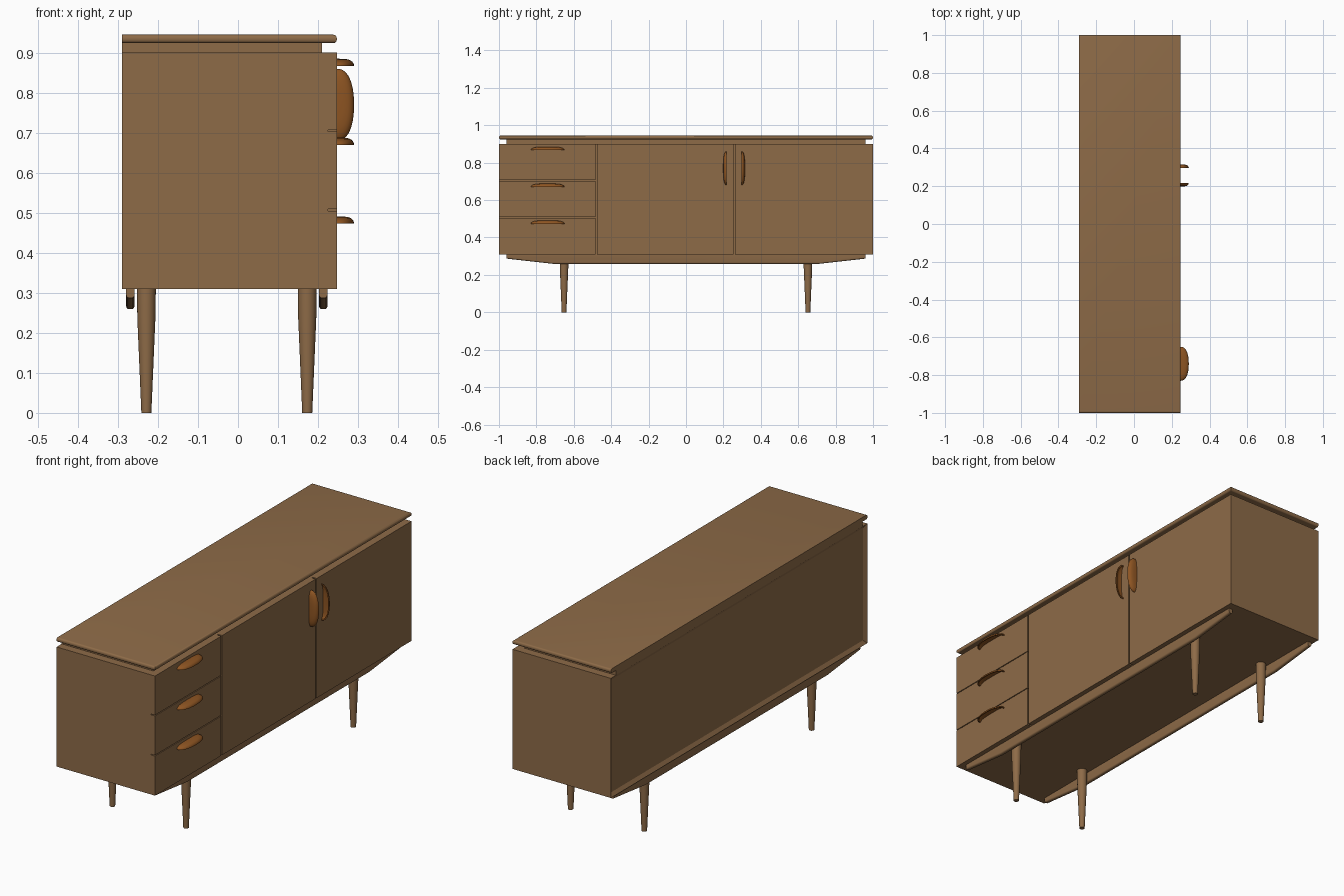
import bpy, bmesh, math
from mathutils import Matrix

if "Cube" in bpy.data.objects:
    bpy.data.objects.remove(bpy.data.objects["Cube"])


def material(name, colour):
    m = bpy.data.materials.new(name)
    m.use_nodes = True
    m.diffuse_color = colour
    bsdf = m.node_tree.nodes["Principled BSDF"]
    bsdf.inputs["Base Color"].default_value = colour
    bsdf.inputs["Roughness"].default_value = 0.6
    return m


WOOD = material("walnut wood", (0.27, 0.147, 0.064, 1))
HANDLE = material("orange wood", (0.27, 0.09, 0.016, 1))

BACK, FRONT, SEAT = -0.29, 0.247, 0.225   # depth limits and plane behind the fronts
LOW, HIGH = 0.31, 0.90                    # cabinet bottom and top


def finish(bm, name, mat=WOOD, smooth=False):
    bmesh.ops.recalc_face_normals(bm, faces=bm.faces)
    me = bpy.data.meshes.new(name)
    bm.to_mesh(me)
    bm.free()
    me.materials.append(mat)
    ob = bpy.data.objects.new(name, me)
    bpy.context.collection.objects.link(ob)
    if smooth:
        bpy.ops.object.select_all(action="DESELECT")
        ob.select_set(True)
        bpy.context.view_layer.objects.active = ob
        bpy.ops.object.shade_smooth_by_angle(angle=math.radians(35))
    return ob


def box(x0, x1, y0, y1, z0, z1):
    bm = bmesh.new()
    size = Matrix.Diagonal((x1 - x0, y1 - y0, z1 - z0, 1))
    centre = Matrix.Translation(((x0 + x1) / 2, (y0 + y1) / 2, (z0 + z1) / 2))
    bmesh.ops.create_cube(bm, size=1, matrix=centre @ size)
    return bm


# Cabinet body with a recessed back panel
bm = box(BACK, SEAT, -1, 1, LOW, HIGH)
back = min(bm.faces, key=lambda f: f.calc_center_median().x)
bmesh.ops.inset_region(bm, faces=[back], thickness=0.025)
bmesh.ops.translate(bm, verts=back.verts, vec=(0.012, 0, 0))
finish(bm, "cabinet_body")

# Drawer and door fronts separated by narrow gaps
DRAWER_EDGE, SEAM, GAP = -0.48, 0.257, 0.004
levels = [LOW, 0.507, 0.705, HIGH]
for i, name in enumerate(["bottom", "middle", "top"]):
    z0 = levels[i] + (GAP / 2 if i > 0 else 0)
    z1 = levels[i + 1] - (GAP / 2 if i < 2 else 0)
    finish(box(SEAT, FRONT, -1, DRAWER_EDGE - GAP, z0, z1), name + "_drawer_front")
finish(box(SEAT, FRONT, DRAWER_EDGE + GAP, SEAM - GAP, LOW, HIGH), "wide_door")
finish(box(SEAT, FRONT, SEAM + GAP, 1, LOW, HIGH), "narrow_door")

# Recessed spacer and rounded top board
finish(box(BACK, 0.21, -0.96, 0.96, HIGH, 0.925), "top_spacer")
bm = box(BACK, FRONT, -1, 1, 0.924, 0.945)
edges = [e for e in bm.edges
         if abs(e.verts[0].co.z - e.verts[1].co.z) < 0.001
         and max(v.co.x for v in e.verts) > 0]
bmesh.ops.bevel(bm, geom=edges, offset=0.009, segments=4, profile=0.5, affect="EDGES")
finish(bm, "top_board", smooth=True)


# Long rails under the cabinet, tapered at the ends and rounded below
def rail(name, x, width=0.021):
    bm = bmesh.new()
    outline = [(-0.96, LOW), (-0.96, 0.287), (-0.71, 0.259),
               (0.71, 0.259), (0.96, 0.287), (0.96, LOW)]
    face = bm.faces.new([bm.verts.new((x - width / 2, y, z)) for y, z in outline])
    new = bmesh.ops.extrude_face_region(bm, geom=[face])["geom"]
    bmesh.ops.translate(bm, vec=(width, 0, 0),
                        verts=[g for g in new if isinstance(g, bmesh.types.BMVert)])
    lower = [e for e in bm.edges
             if abs(e.verts[0].co.x - e.verts[1].co.x) < 0.001
             and max(v.co.z for v in e.verts) < 0.3]
    bmesh.ops.bevel(bm, geom=lower, offset=0.008, segments=3, profile=0.5, affect="EDGES")
    finish(bm, name, smooth=True)


rail("front_rail", 0.213)
rail("back_rail", -0.269)


# Turned legs: straight at the top, tapering to the foot
def leg(name, x, y):
    bm = bmesh.new()
    profile = [(0.0125, 0), (0.0225, 0.235), (0.0237, LOW)]
    rings = []
    for r, z in profile:
        ring = bmesh.ops.create_circle(bm, segments=24, radius=r,
                                       matrix=Matrix.Translation((x, y, z)))["verts"]
        rings.append(ring)
    for a, b in zip(rings, rings[1:]):
        for i in range(24):
            j = (i + 1) % 24
            bm.faces.new((a[i], a[j], b[j], b[i]))
    bm.faces.new(rings[0])
    bm.faces.new(rings[-1])
    finish(bm, name, smooth=True)


for depth, x in (("front", 0.173), ("back", -0.229)):
    for side, y in (("right", -0.652), ("left", 0.652)):
        leg(depth + "_" + side + "_leg", x, y)


# Hollow half-shell pull: length along y, depth along x, domed along z
def handle(name, y, z, turn):
    bm = bmesh.new()
    steps, half, depth, height = 24, 0.09, 0.043, 0.018

    def ring(r, inner):
        shrink = 0.86 if inner else 1
        h = (height - 0.005 if inner else height) * (1 - r ** 4) ** 0.5
        points = []
        for i in range(steps + 1):
            a = math.pi * i / steps
            c, s = math.cos(a), math.sin(a)
            points.append(bm.verts.new((
                depth * shrink * r * max(s, 0) ** 0.85,
                half * (0.93 if inner else 1) * r * math.copysign(abs(c) ** 0.9, c), h)))
        return points

    radii = [0.05, 0.4, 0.65, 0.8, 0.9, 0.96, 0.99, 1]
    rings = [ring(r, False) for r in radii] + [ring(r, True) for r in reversed(radii)]
    for a, b in zip(rings, rings[1:]):
        for i in range(steps):
            bm.faces.new((a[i], a[i + 1], b[i + 1], b[i]))
    bm.faces.new(rings[0])
    bm.faces.new(rings[-1])
    place = Matrix.Translation((FRONT, y, z)) @ Matrix.Rotation(math.radians(turn), 4, "X")
    bmesh.ops.transform(bm, matrix=place, verts=bm.verts)
    finish(bm, name, HANDLE, smooth=True)


for name, z in (("bottom", 0.473), ("middle", 0.67), ("top", 0.867)):
    handle(name + "_drawer_handle", -0.74, z, 0)
handle("wide_door_handle", SEAM - 0.04, 0.77, 90)
handle("narrow_door_handle", SEAM + 0.04, 0.77, -90)
